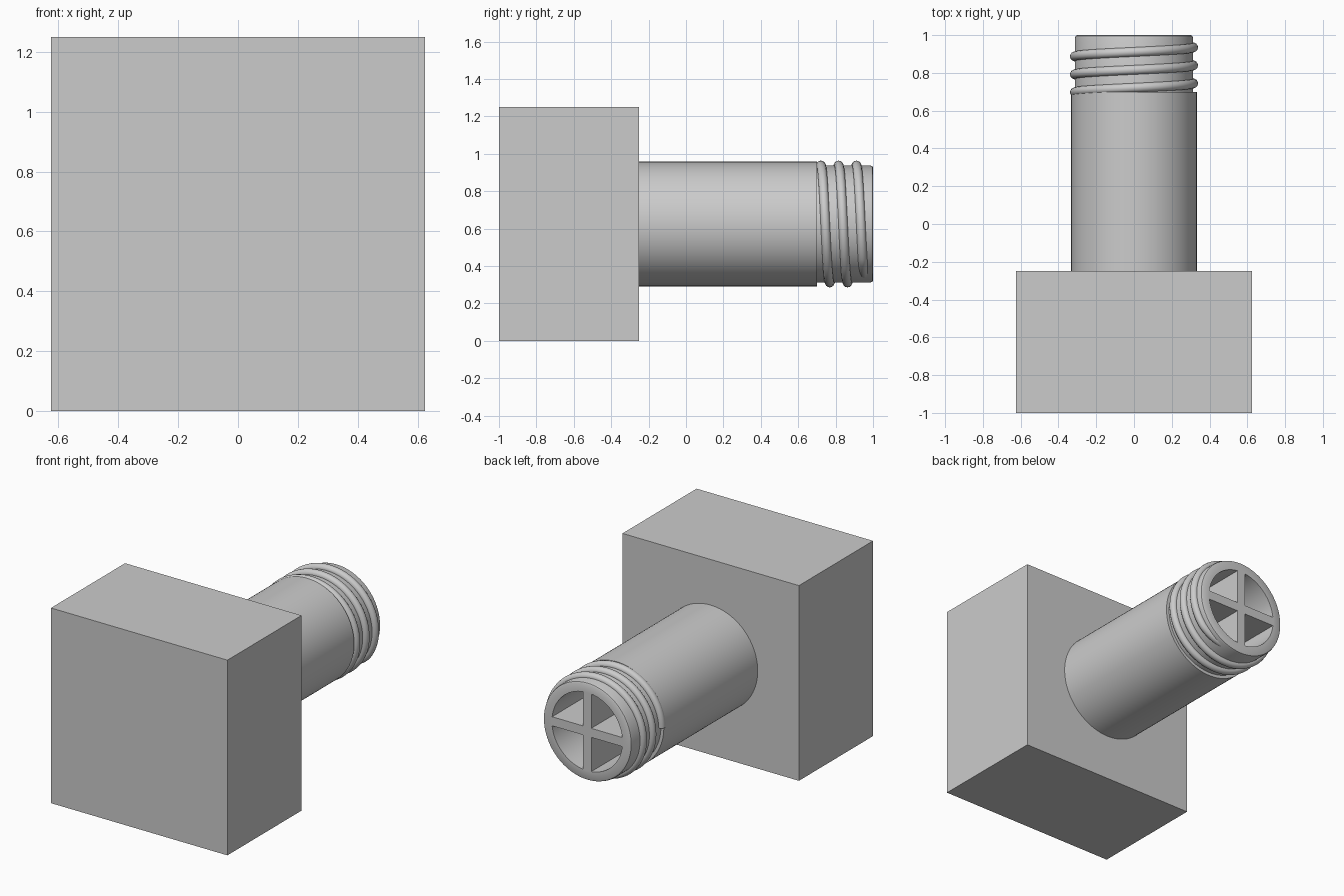
import bpy
import bmesh
from math import sin, cos, pi, radians
from mathutils import Vector, Matrix

AXIS_Z = 0.625      # height of the shaft axis
SIDES = 96

if "Cube" in bpy.data.objects:
    bpy.data.objects.remove(bpy.data.objects["Cube"], do_unlink=True)

GREY = (0.6, 0.6, 0.6, 1.0)
grey = bpy.data.materials.new("plain grey")
grey.use_nodes = True
grey.diffuse_color = GREY
grey.node_tree.nodes["Principled BSDF"].inputs["Base Color"].default_value = GREY


def finish(name, bm, smooth=False):
    """Turn a bmesh into a named, coloured object."""
    bmesh.ops.recalc_face_normals(bm, faces=bm.faces)
    mesh = bpy.data.meshes.new(name)
    bm.to_mesh(mesh)
    bm.free()
    mesh.materials.append(grey)
    obj = bpy.data.objects.new(name, mesh)
    bpy.context.collection.objects.link(obj)
    if smooth:
        bpy.ops.object.select_all(action='DESELECT')
        obj.select_set(True)
        bpy.context.view_layer.objects.active = obj
        bpy.ops.object.shade_smooth_by_angle(angle=radians(30))
    return obj


def ring_point(radius, angle, y):
    """Point around the shaft axis; angle 0 is the top, turning towards +x."""
    return Vector((radius * sin(angle), y, AXIS_Z + radius * cos(angle)))


# Square block
bm = bmesh.new()
bmesh.ops.create_cube(bm, size=1, matrix=Matrix.Translation((0, -0.625, AXIS_Z))
                      @ Matrix.Diagonal((1.25, 0.75, 1.25, 1)))
finish("block", bm)

# Hollow shaft with a stepped neck and a softened rim
profile = [(0.333, -0.25), (0.333, 0.7), (0.3125, 0.7), (0.3125, 0.985),
           (0.309, 0.996), (0.301, 1.0), (0.25, 1.0), (0.25, -0.25)]
bm = bmesh.new()
rings = [[bm.verts.new(ring_point(r, 2 * pi * i / SIDES, y)) for i in range(SIDES)]
         for r, y in profile]
for a, b in zip(rings, rings[1:]):
    for i in range(SIDES):
        j = (i + 1) % SIDES
        bm.faces.new((a[i], a[j], b[j], b[i]))
finish("shaft", bm, smooth=True)

# Cross-shaped ribs inside the bore
bm = bmesh.new()
half, reach = 0.029, 0.25
outline = []
for k in range(4):
    turn = Matrix.Rotation(k * pi / 2, 2)
    for p in ((half, half), (reach, half), (reach, -half)):
        # each arm starts at its inner corner
        outline.append(turn @ Vector(p))
outline = sorted(outline, key=lambda p: Vector((1, 0)).angle_signed(p))
face = bm.faces.new([bm.verts.new((p.x, -0.25, AXIS_Z + p.y)) for p in outline])
top = bmesh.ops.extrude_face_region(bm, geom=[face])["geom"]
bmesh.ops.translate(bm, vec=(0, 1.25, 0),
                    verts=[v for v in top if isinstance(v, bmesh.types.BMVert)])
finish("cross_ribs", bm)

# Screw thread: a round bead swept along a helix, sinking into the neck at its ends
PITCH, BEAD = 0.095, 0.025
START, END = -0.5 * pi, 4.9 * pi
STEPS, SECTION = 260, 14
bm = bmesh.new()
loops = []
for s in range(STEPS + 1):
    a = START + (END - START) * s / STEPS
    sink = max(0, 1 - (END - a) / 0.6) * 0.03
    centre_r = 0.314 - sink
    y = 0.721 + PITCH * a / (2 * pi)
    loops.append([bm.verts.new(ring_point(centre_r + BEAD * cos(t), a, y + BEAD * sin(t)))
                  for t in (2 * pi * k / SECTION for k in range(SECTION))])
for a, b in zip(loops, loops[1:]):
    for k in range(SECTION):
        n = (k + 1) % SECTION
        bm.faces.new((a[k], a[n], b[n], b[k]))
bm.faces.new(loops[0])
bm.faces.new(loops[-1])
finish("screw_thread", bm, smooth=True)
